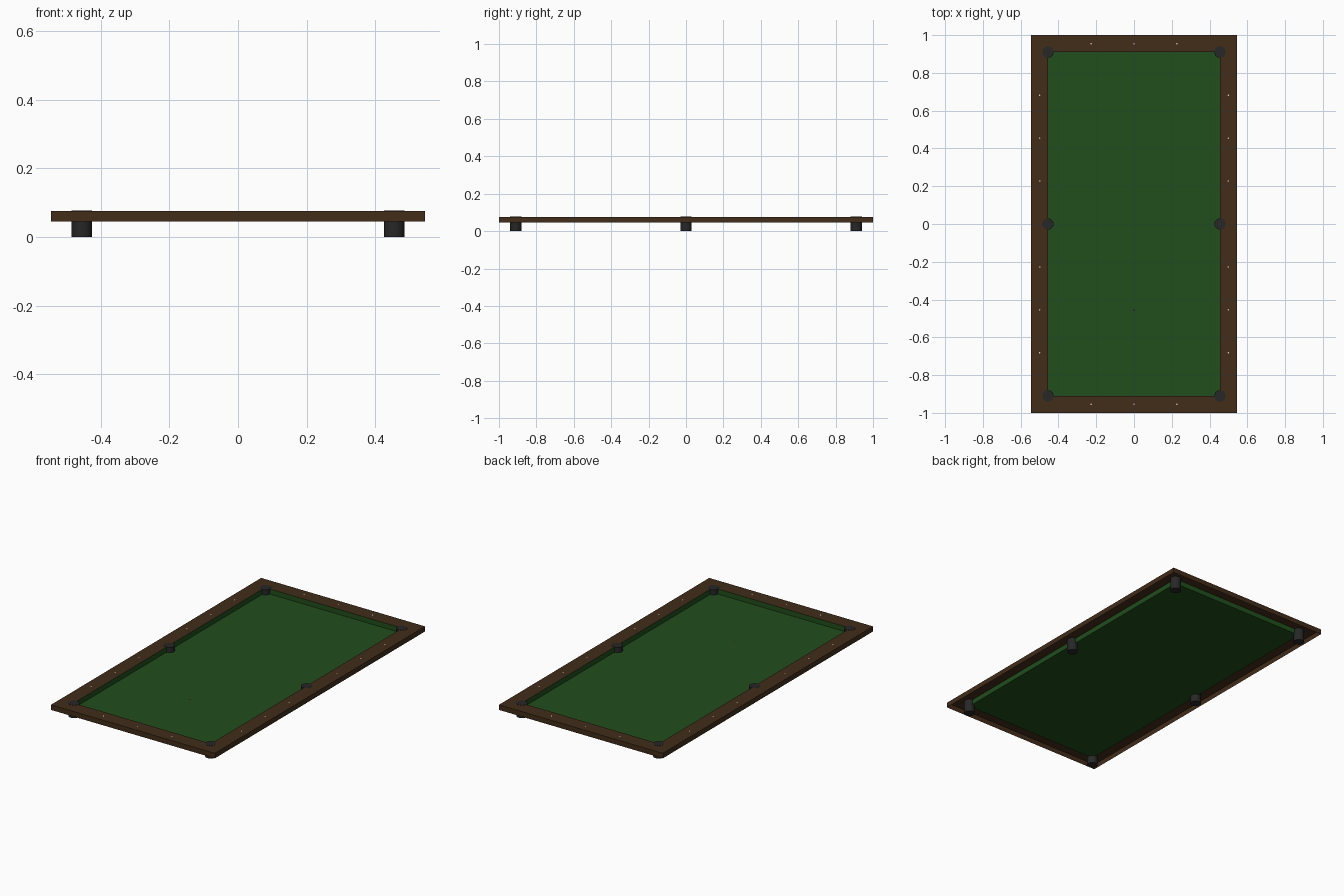
import bpy, bmesh

if "Cube" in bpy.data.objects:
    bpy.data.objects.remove(bpy.data.objects["Cube"])

OX, OY = 0.5455, 1.0        # outer half sizes
IX, IY = 0.4565, 0.91       # playing field half sizes
Z_BED, Z_TOP = 0.046, 0.0765


def material(name, rgb):
    m = bpy.data.materials.new(name)
    m.diffuse_color = (*rgb, 1)
    m.use_nodes = True
    m.node_tree.nodes["Principled BSDF"].inputs["Base Color"].default_value = m.diffuse_color
    return m


GREEN = material("green_cloth", (0.0150, 0.075, 0.0115))
WOOD = material("brown_wood", (0.054, 0.026, 0.010))
BLACK = material("dark_pocket", (0.020, 0.020, 0.020))
IVORY = material("ivory", (0.75, 0.70, 0.58))


def finish(name, bm, mat):
    me = bpy.data.meshes.new(name)
    bm.to_mesh(me)
    bm.free()
    me.materials.append(mat)
    ob = bpy.data.objects.new(name, me)
    bpy.context.collection.objects.link(ob)
    return ob


def rect_shell(name, loops, mat, fill=False):
    """Bridge rectangles given as (half x, half y, z)."""
    bm = bmesh.new()
    rings = [[bm.verts.new((sx * x, sy * y, z))
              for sx, sy in ((-1, -1), (1, -1), (1, 1), (-1, 1))]
             for x, y, z in loops]
    for a, b in zip(rings, rings[1:]):
        for i in range(4):
            j = (i + 1) % 4
            bm.faces.new((a[i], a[j], b[j], b[i]))
    if fill:
        bm.faces.new(rings[-1])
    return finish(name, bm, mat)


def disc(name, x, y, z, r, mat, sides=16):
    bm = bmesh.new()
    bmesh.ops.create_circle(bm, cap_ends=True, segments=sides, radius=r)
    bmesh.ops.translate(bm, verts=bm.verts, vec=(x, y, z))
    return finish(name, bm, mat)


# Wooden rail: outer wall and flat top, open underneath
rect_shell("rail", [(OX, OY, Z_BED), (OX, OY, Z_TOP), (IX, IY, Z_TOP)], WOOD)

# Cloth: cushion walls and the bed
rect_shell("cushions", [(IX, IY, Z_TOP), (IX, IY, Z_BED)], GREEN)
rect_shell("bed", [(IX, IY, Z_BED)], GREEN, fill=True)

# Six pockets
for sx in (-1, 1):
    for sy in (-1, 0, 1):
        h = Z_TOP + 0.0008
        bpy.ops.mesh.primitive_cylinder_add(
            vertices=32, radius=0.03, depth=h,
            location=(sx * 0.4555, sy * 0.91, h / 2))
        ob = bpy.context.object
        ob.name = "pocket"
        ob.data.materials.append(BLACK)
        bpy.ops.object.shade_smooth_by_angle()

# Sight markers on the rails
for s in (-1, 1):
    for k in (-3, -2, -1, 1, 2, 3):
        disc("side_marker", s * 0.5, k * 0.2275, Z_TOP + 0.0006, 0.004, IVORY)
    for k in (-1, 0, 1):
        disc("end_marker", k * 0.2275, s * 0.955, Z_TOP + 0.0006, 0.004, IVORY)

# Spot on the cloth
disc("spot", 0, -0.455, Z_BED + 0.0006, 0.006, BLACK)
